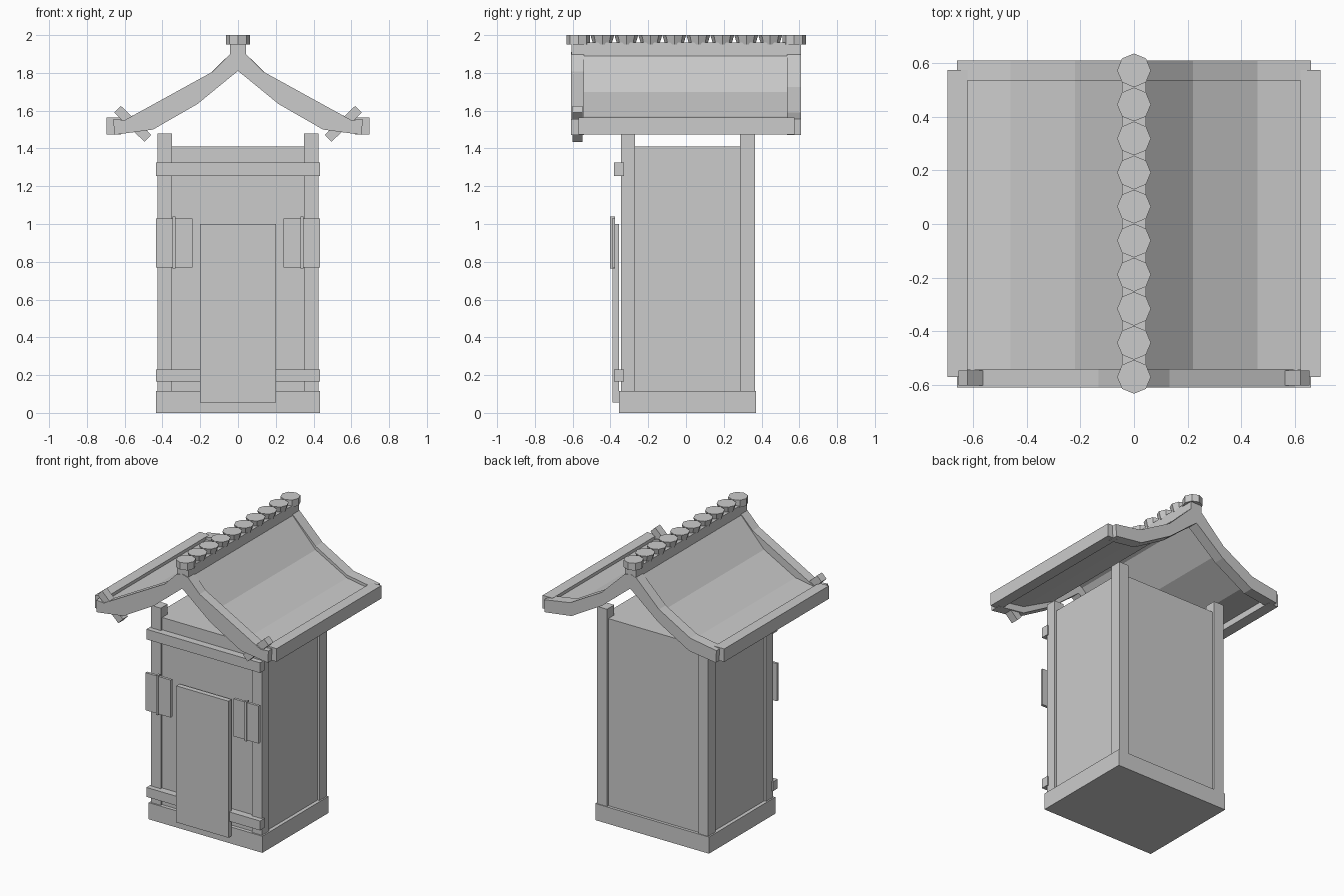
import bpy, bmesh, math

if "Cube" in bpy.data.objects:
    bpy.data.objects.remove(bpy.data.objects["Cube"])

grey = bpy.data.materials.new("stone grey")
grey.diffuse_color = (0.6, 0.6, 0.6, 1)
grey.use_nodes = True
grey.node_tree.nodes["Principled BSDF"].inputs["Base Color"].default_value = grey.diffuse_color


def finish(name, bm):
    bmesh.ops.recalc_face_normals(bm, faces=bm.faces)
    me = bpy.data.meshes.new(name)
    bm.to_mesh(me)
    bm.free()
    me.materials.append(grey)
    ob = bpy.data.objects.new(name, me)
    bpy.context.collection.objects.link(ob)
    return ob


def box(name, x, y, z):
    bm = bmesh.new()
    bmesh.ops.create_cube(bm, size=1)
    for v in bm.verts:
        v.co = [r[0] + (c + 0.5) * (r[1] - r[0]) for c, r in zip(v.co, (x, y, z))]
    return finish(name, bm)


def band(name, upper, lower, y0, y1):
    """Solid strip between two matching x/z outlines, extruded along y."""
    bm = bmesh.new()
    rings = [[bm.verts.new((x, y, z)) for x, y, z in
              ((u[0], y0, u[1]), (u[0], y1, u[1]), (l[0], y1, l[1]), (l[0], y0, l[1]))]
             for u, l in zip(upper, lower)]
    for a, b in zip(rings, rings[1:]):
        for i in range(4):
            j = (i + 1) % 4
            bm.faces.new((a[i], a[j], b[j], b[i]))
    bm.faces.new(rings[0])
    bm.faces.new(rings[-1])
    return finish(name, bm)


def mirrored(pts):
    return [(-x, z) for x, z in reversed(pts)] + [p for p in pts if p[0] > 0]


# Plinth and walls
box("base", (-0.435, 0.435), (-0.355, 0.37), (0, 0.115))
box("walls", (-0.41, 0.41), (-0.33, 0.35), (0.115, 1.41))

# Front rails and door
for label, z in (("lower", (0.165, 0.23)), ("upper", (1.255, 1.325))):
    box(label + "_rail", (-0.435, 0.435), (-0.38, -0.328), z)
box("door", (-0.2, 0.2), (-0.39, -0.355), (0.055, 1.0))

for s, side in ((-1, "left"), (1, "right")):
    def span(a, b):
        return tuple(sorted((s * a, s * b)))
    # Corner posts
    box(side + "_front_post", span(0.35, 0.425), (-0.345, -0.27), (0.115, 1.48))
    box(side + "_back_post", span(0.35, 0.425), (0.285, 0.365), (0.115, 1.48))
    # Notice panel with its upright strip
    box(side + "_panel", span(0.24, 0.433), (-0.393, -0.375), (0.77, 1.03))
    box(side + "_panel_strip", span(0.332, 0.346), (-0.403, -0.375), (0.765, 1.04))
    # Beam along the eave
    box(side + "_eave_beam", span(0.62, 0.695), (-0.57, 0.575), (1.475, 1.565))
    # Diagonal peg through the front gable
    band(side + "_peg", [(s * 0.46, 1.472), (s * 0.62, 1.625)],
         [(s * 0.495, 1.435), (s * 0.655, 1.59)], -0.602, -0.547)

# Curved roof sheet
top = [(0, 1.9), (0.045, 1.89), (0.22, 1.70), (0.46, 1.57), (0.64, 1.54)]
under = [(0, 1.87), (0.03, 1.86), (0.205, 1.675), (0.45, 1.545), (0.64, 1.515)]
band("roof_sheet", mirrored(top), mirrored(under), -0.54, 0.54)

# Gable boards: straight top edge in front, curved at the back
lower = [(0, 1.81), (0.05, 1.77), (0.215, 1.635), (0.45, 1.5), (0.655, 1.472)]
front = [(0, 1.91), (0.045, 1.897), (0.133, 1.807), (0.6, 1.55), (0.66, 1.555)]
back = [(0, 1.91), (0.045, 1.897), (0.22, 1.725), (0.46, 1.59), (0.66, 1.557)]
band("front_gable", mirrored(front), mirrored(lower), -0.61, -0.54)
band("back_gable", mirrored(back), mirrored(lower), 0.535, 0.61)

# Ridge beam with a row of octagonal caps
box("ridge_beam", (-0.043, 0.043), (-0.605, 0.608), (1.87, 1.96))
for i in range(10):
    end = i in (0, 9)
    bm = bmesh.new()
    bmesh.ops.create_cone(bm, cap_ends=True, segments=8, depth=0.05,
                          radius1=0.063 if end else 0.048, radius2=0.063)
    for v in bm.verts:
        a = round(math.atan2(v.co.y, v.co.x) / (math.pi / 4)) * math.pi / 4
        r = math.hypot(v.co.x, v.co.y)
        v.co = (r * math.cos(a), r * math.sin(a) - 0.57 + i * 0.127, v.co.z + 1.975)
    finish("ridge_cap", bm)
